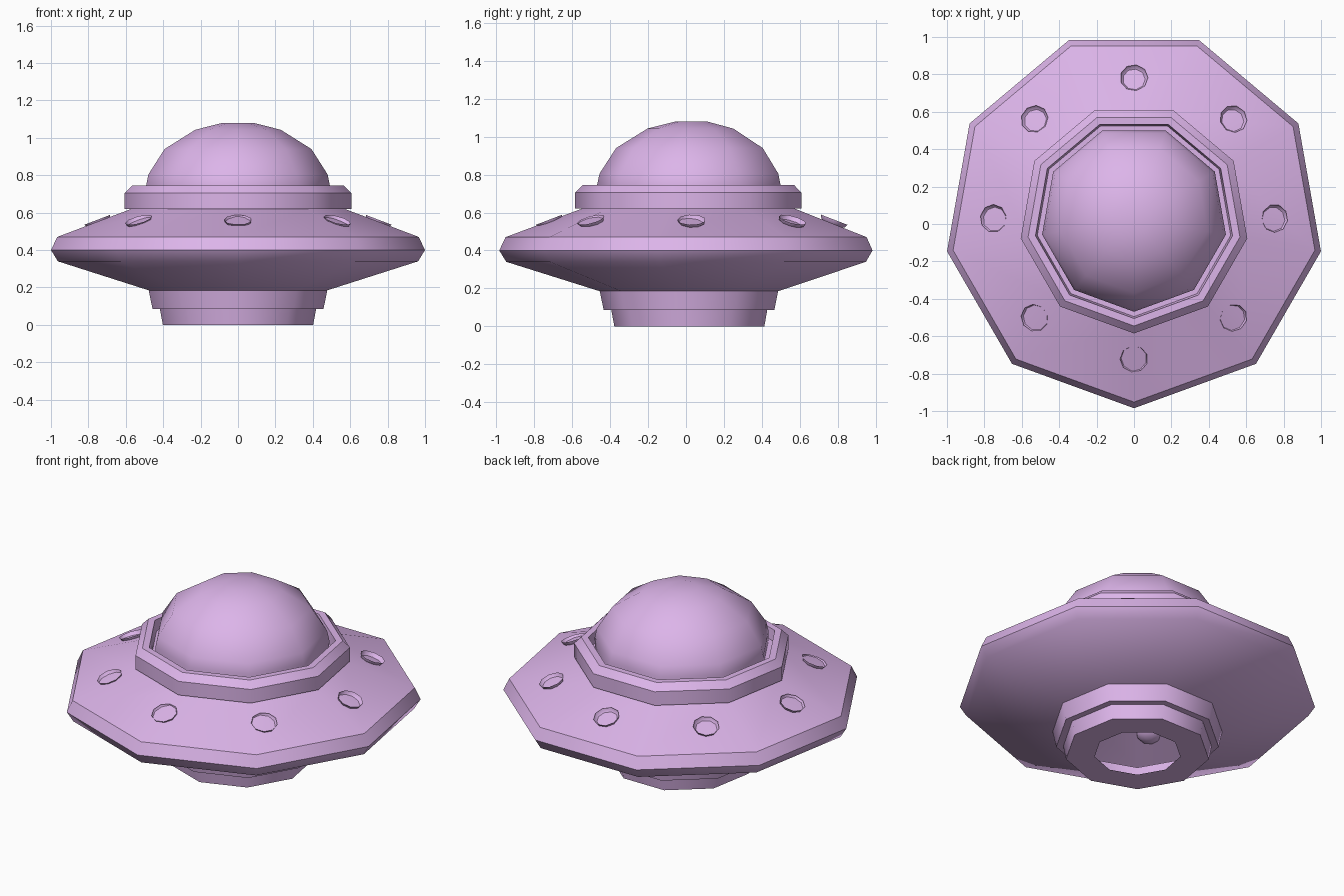
import bpy, bmesh
from math import sin, cos, pi, radians, sqrt
from mathutils import Matrix

if "Cube" in bpy.data.objects:
    bpy.data.objects.remove(bpy.data.objects["Cube"])

SIDES = 9
CY = 0.03  # axis offset that centres the nine-sided outline

mat = bpy.data.materials.new("violet")
mat.diffuse_color = (0.72, 0.46, 0.82, 1)
mat.use_nodes = True
mat.node_tree.nodes["Principled BSDF"].inputs["Base Color"].default_value = mat.diffuse_color


def lathe(name, profile, sides=SIDES, cap_end=False, matrix=None):
    """Spin a (radius, z) profile into a faceted shell, first vertex at -y."""
    bm = bmesh.new()
    rings = []
    for r, z in profile:
        rings.append([bm.verts.new((r * cos(-pi / 2 + 2 * pi * k / sides),
                                    r * sin(-pi / 2 + 2 * pi * k / sides), z))
                      for k in range(sides)])
    for a, b in zip(rings, rings[1:]):
        for k in range(sides):
            n = (k + 1) % sides
            bm.faces.new((a[k], a[n], b[n], b[k]))
    if cap_end:
        bm.faces.new(rings[-1])
    me = bpy.data.meshes.new(name)
    bm.to_mesh(me)
    bm.free()
    me.materials.append(mat)
    ob = bpy.data.objects.new(name, me)
    bpy.context.collection.objects.link(ob)
    ob.matrix_world = matrix or Matrix.Translation((0, CY, 0))
    bpy.ops.object.select_all(action='DESELECT')
    ob.select_set(True)
    bpy.context.view_layer.objects.active = ob
    bpy.ops.object.shade_smooth_by_angle(angle=radians(42))
    return ob


# Saucer shell with the stepped foot and its open bottom
lathe("saucer_hull", [(0.245, 0), (0.408, 0), (0.424, 0.085), (0.464, 0.085),
                      (0.485, 0.185), (0.978, 0.34), (1.015, 0.40),
                      (0.982, 0.47), (0.58, 0.62)])

# Collar around the dome, with a groove on the inside
lathe("dome_collar", [(0.56, 0.62), (0.615, 0.62), (0.615, 0.705), (0.575, 0.745),
                      (0.535, 0.745), (0.525, 0.68), (0.49, 0.68)])

# Dome: flattened half ellipsoid
dome = [(0.497, 0.68), (0.499, 0.745)]
for z in (0.805, 0.94, 1.043, 1.079):
    dome.append((0.5 * sqrt(max(0, 1 - ((z - 0.72) / 0.365) ** 2)), z))
lathe("cockpit_dome", dome, cap_end=True)

# Ring of eight tilted shallow lamp cups
cup = [(0.075 * cos(a), -0.04 * sin(a)) for a in (radians(d) for d in (0, 25, 50, 75))]
for i in range(8):
    m = (Matrix.Translation((0, CY, 0)) @ Matrix.Rotation(i * pi / 4, 4, 'Z')
         @ Matrix.Translation((0.752, 0, 0.562)) @ Matrix.Rotation(radians(21), 4, 'Y'))
    lathe(f"lamp_cup_{i + 1}", cup[::-1], matrix=m).data.flip_normals()
    # small disc closing the bottom of the cup
    bm = bmesh.new()
    me = bpy.data.objects[f"lamp_cup_{i + 1}"].data
    bm.from_mesh(me)
    bmesh.ops.holes_fill(bm, edges=[e for e in bm.edges if e.is_boundary
                                    and all(v.co.z < -0.03 for v in e.verts)], sides=0)
    bmesh.ops.recalc_face_normals(bm, faces=bm.faces)
    bm.to_mesh(me)
    bm.free()
